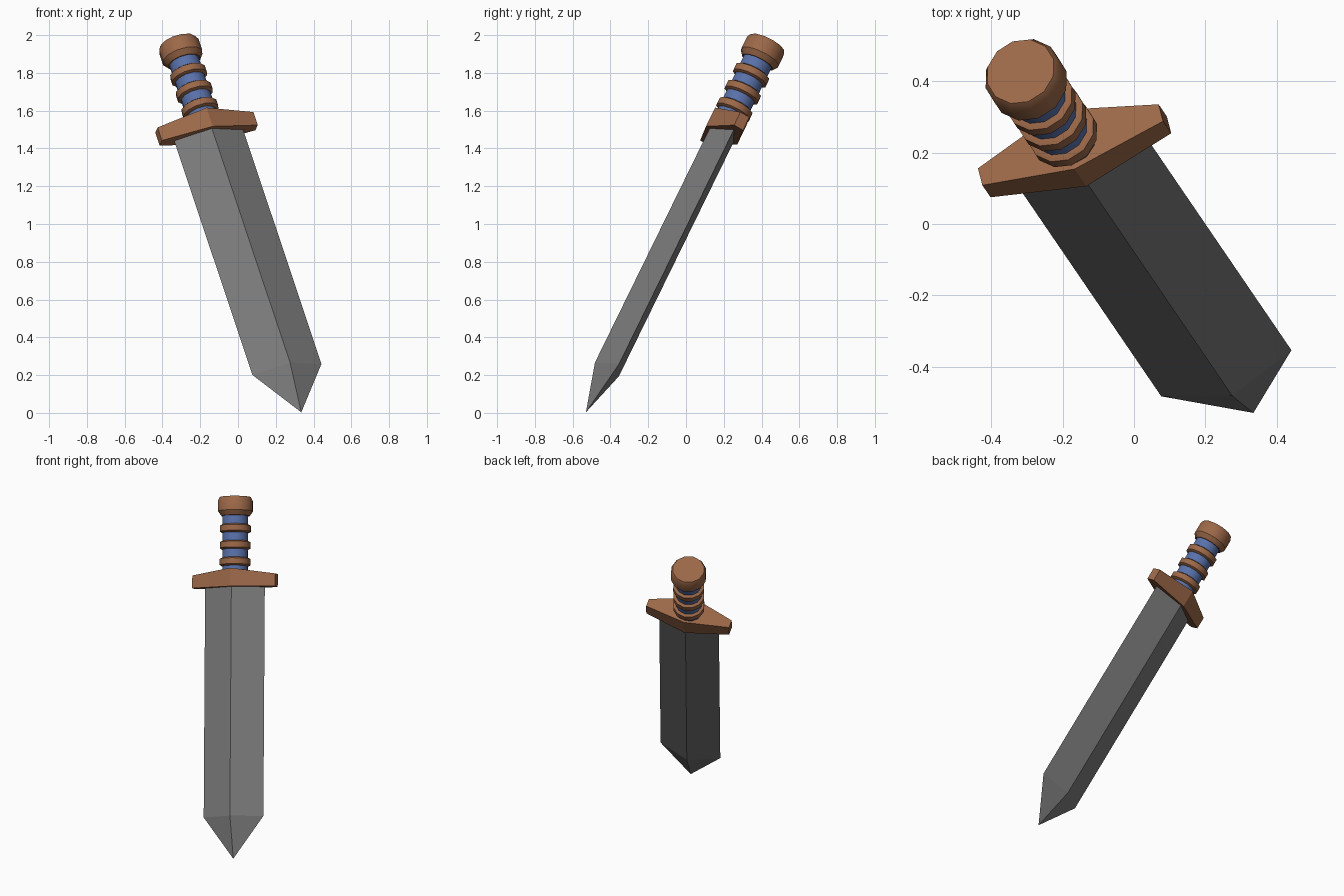
import bpy, bmesh
from math import cos, sin, tau, radians
from mathutils import Matrix, Vector

cube = bpy.data.objects.get("Cube")
if cube:
    bpy.data.objects.remove(cube, do_unlink=True)


def material(name, rgb):
    mat = bpy.data.materials.new(name)
    mat.use_nodes = True
    mat.diffuse_color = (*rgb, 1)
    bsdf = mat.node_tree.nodes["Principled BSDF"]
    bsdf.inputs["Base Color"].default_value = (*rgb, 1)
    bsdf.inputs["Roughness"].default_value = 0.8
    return mat


steel = material("grey_steel", (0.19, 0.19, 0.19))
brown = material("brown_leather", (0.33, 0.138, 0.065))
blue = material("blue_wrap", (0.10, 0.165, 0.40))

# Leaning pose: origin at the tip, local z runs up to the pommel,
# local x runs across the blade and local y points to its back
axis = Vector((-0.2875, 0.4214, 0.86)).normalized()
across = Vector((0.931, 0.332, 0.153))
across = (across - axis * across.dot(axis)).normalized()
back = axis.cross(across)
pose = Matrix((across, back, axis)).transposed().to_4x4()
pose.translation = (0.335, -0.53, 0.003)


def loft(name, sections, mat, smooth=False):
    """Skin a list of equal-sized closed sections and cap both ends."""
    bm = bmesh.new()
    rings = [[bm.verts.new(p) for p in section] for section in sections]
    for low, high in zip(rings, rings[1:]):
        for i in range(len(low)):
            j = (i + 1) % len(low)
            bm.faces.new((low[i], low[j], high[j], high[i]))
    bm.faces.new(rings[0][::-1])
    bm.faces.new(rings[-1])
    bmesh.ops.remove_doubles(bm, verts=bm.verts[:], dist=1e-5)
    bmesh.ops.recalc_face_normals(bm, faces=bm.faces[:])
    mesh = bpy.data.meshes.new(name)
    bm.to_mesh(mesh)
    bm.free()
    mesh.materials.append(mat)
    obj = bpy.data.objects.new(name, mesh)
    bpy.context.collection.objects.link(obj)
    obj.matrix_world = pose
    if smooth:
        bpy.ops.object.select_all(action="DESELECT")
        obj.select_set(True)
        bpy.context.view_layer.objects.active = obj
        bpy.ops.object.shade_smooth_by_angle(angle=radians(32))
    return obj


def diamond(half_width, half_depth, z):
    return [(half_width, 0, z), (0, half_depth, z),
            (-half_width, 0, z), (0, -half_depth, z)]


def circle(radius, z, sides=12):
    return [(radius * cos(tau * i / sides), radius * sin(tau * i / sides), z)
            for i in range(sides)]


def turned(name, profile, mat):
    return loft(name, [circle(r, z) for r, z in profile], mat, smooth=True)


# Blade: diamond section narrowing to a point
loft("blade", [diamond(0, 0, 0), diamond(0.196, 0.075, 0.264),
               diamond(0.196, 0.075, 1.74)], steel)

# Crossguard: flat below, deepest and tallest in the middle
guard_base = 1.705


def guard_section(x, depth, top):
    return [(x, -depth, guard_base), (x, depth, guard_base),
            (x, depth, top), (x, -depth, top)]


loft("crossguard", [guard_section(-0.272, 0.028, 1.785),
                    guard_section(0, 0.098, 1.82),
                    guard_section(0.272, 0.028, 1.785)], brown)

# Grip with three raised bands
turned("grip", [(0.082, 1.78), (0.082, 2.18)], blue)
for n in range(3):
    z = 1.865 + n * 0.105
    turned(f"grip_band_{n + 1}", [(0.08, z - 0.028), (0.099, z - 0.018),
                                  (0.099, z + 0.018), (0.08, z + 0.028)], brown)

# Pommel
turned("pommel", [(0.09, 2.155), (0.112, 2.185), (0.112, 2.25),
                  (0.1, 2.273)], brown)
